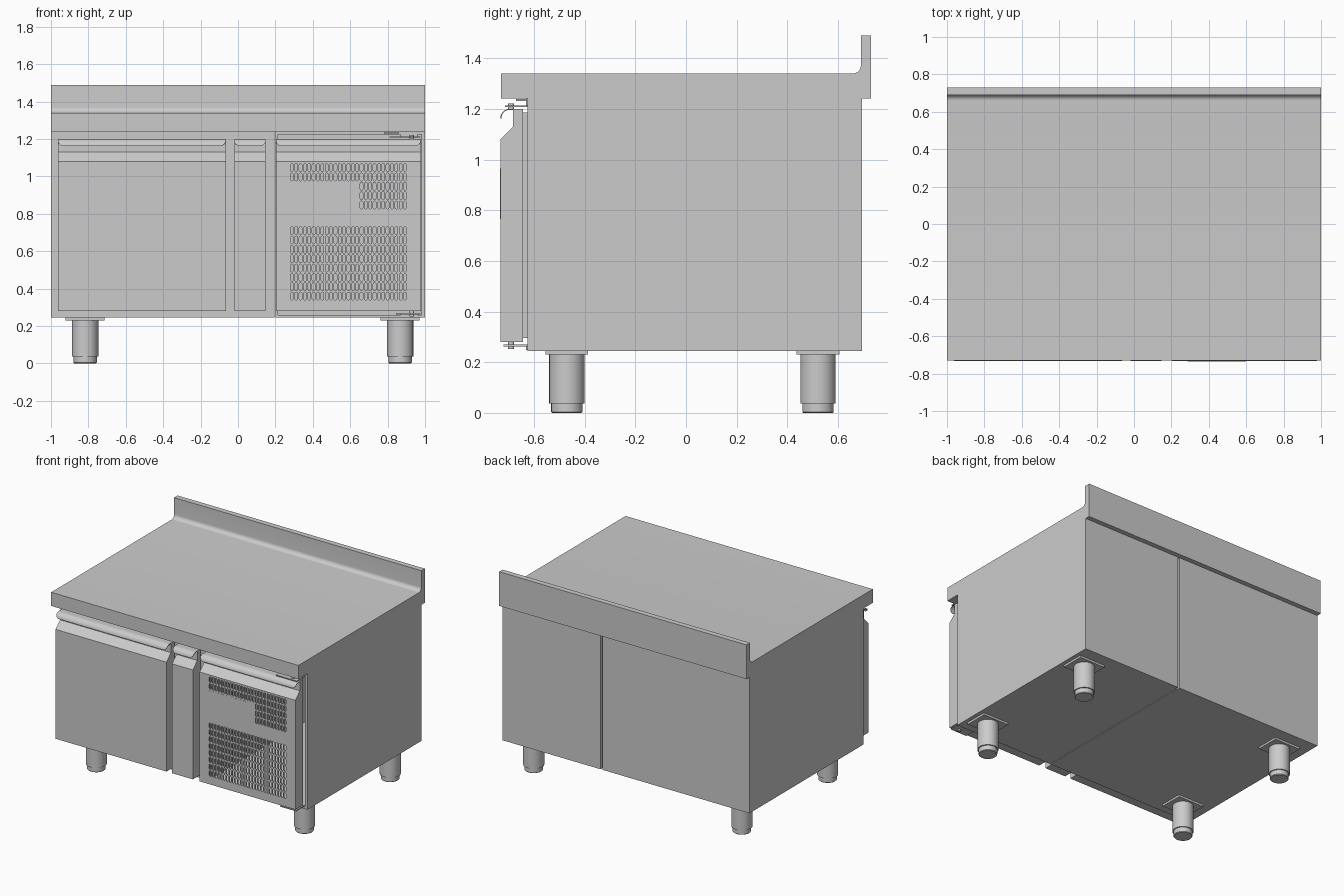
import bpy, bmesh, math

if "Cube" in bpy.data.objects:
    bpy.data.objects.remove(bpy.data.objects["Cube"])

COL = bpy.context.scene.collection


def add(name, bm):
    bmesh.ops.recalc_face_normals(bm, faces=bm.faces[:])
    me = bpy.data.meshes.new(name)
    bm.to_mesh(me)
    bm.free()
    ob = bpy.data.objects.new(name, me)
    COL.objects.link(ob)
    return ob


def smooth(ob, angle=35):
    bpy.ops.object.select_all(action='DESELECT')
    ob.select_set(True)
    bpy.context.view_layer.objects.active = ob
    bpy.ops.object.shade_smooth_by_angle(angle=math.radians(angle))


def boxes(name, *ranges):
    """One object from boxes given as (x0, x1, y0, y1, z0, z1)."""
    bm = bmesh.new()
    for x0, x1, y0, y1, z0, z1 in ranges:
        for v in bmesh.ops.create_cube(bm, size=1)['verts']:
            v.co = ((x0 + x1) / 2 + v.co.x * (x1 - x0),
                    (y0 + y1) / 2 + v.co.y * (y1 - y0),
                    (z0 + z1) / 2 + v.co.z * (z1 - z0))
    return add(name, bm)


def extrude_x(name, profile, x0, x1):
    """Closed (y, z) profile swept from x0 to x1."""
    bm = bmesh.new()
    a = [bm.verts.new((x0, y, z)) for y, z in profile]
    b = [bm.verts.new((x1, y, z)) for y, z in profile]
    n = len(profile)
    bm.faces.new(a)
    bm.faces.new(b)
    for i in range(n):
        j = (i + 1) % n
        bm.faces.new((a[i], a[j], b[j], b[i]))
    return add(name, bm)


def arc(cy, cz, r, a0, a1, n=8):
    return [(cy + r * math.cos(math.radians(a0 + (a1 - a0) * i / n)),
             cz + r * math.sin(math.radians(a0 + (a1 - a0) * i / n))) for i in range(n + 1)]


def lathe(name, cx, cy, rings, n=32):
    """Stacked cylinders from (radius, z) rings, capped."""
    bm = bmesh.new()
    loops = [[bm.verts.new((cx + r * math.cos(2 * math.pi * i / n),
                            cy + r * math.sin(2 * math.pi * i / n), z)) for i in range(n)]
             for r, z in rings]
    for a, b in zip(loops, loops[1:]):
        for i in range(n):
            j = (i + 1) % n
            bm.faces.new((a[i], a[j], b[j], b[i]))
    bm.faces.new(loops[0])
    bm.faces.new(loops[-1])
    ob = add(name, bm)
    smooth(ob)
    return ob


# Worktop with rear upstand and coved corner
top = [(-0.73, 1.24), (0.73, 1.24), (0.73, 1.49), (0.69, 1.49)]
top += arc(0.66, 1.37, 0.03, 0, -90) + [(-0.73, 1.34)]
smooth(extrude_x("worktop", top, -1, 1))

# Cabinet, hollow machine compartment, back panels with a gap between
boxes("cabinet", (-1, 0.195, -0.625, 0.67, 0.245, 1.24))
boxes("machine_compartment",
      (0.2, 0.215, -0.625, 0.67, 0.245, 1.24), (0.98, 1, -0.625, 0.67, 0.245, 1.24),
      (0.215, 0.98, -0.625, 0.67, 0.245, 0.26), (0.215, 0.98, -0.625, 0.67, 1.225, 1.24))
boxes("back_panel_wide", (-1, 0.19, 0.67, 0.695, 0.245, 1.24))
boxes("back_panel_narrow", (0.205, 1, 0.67, 0.695, 0.245, 1.24))

# Doors
F, C, B = -0.733, -0.682, -0.643   # front face, finger channel, rear face


def handle_lip(name, x0, x1):
    """Curved hood over the finger channel, with tapered lower corners."""
    t = 0.004
    outer = [(C, 1.2)] + arc(-0.695, 1.162, 0.038, 90, 180)
    inner = [(C, 1.2 - t)] + arc(-0.695, 1.162, 0.038 - t, 90, 180)
    inset = [0] * (len(outer) - 4) + [0.002, 0.005, 0.011, 0.022]
    bm = bmesh.new()
    rows = []
    for (oy, oz), (iy, iz), d in zip(outer, inner, inset):
        rows.append([bm.verts.new(p) for p in ((x0 + d, oy, oz), (x1 - d, oy, oz),
                                               (x1 - d, iy, iz), (x0 + d, iy, iz))])
    for a, b in zip(rows, rows[1:]):
        for i in range(4):
            j = (i + 1) % 4
            bm.faces.new((a[i], a[j], b[j], b[i]))
    bm.faces.new(rows[0])
    bm.faces.new(rows[-1])
    smooth(add(name, bm))


def door_profile(bottom):
    return [(B, bottom), (F, bottom), (F, 1.08), (C, 1.13), (C, 1.2), (B, 1.2)]


for name, x0, x1 in (("main_door", -0.963, -0.065), ("narrow_door", -0.02, 0.148)):
    extrude_x(name, door_profile(0.28), x0, x1)
    handle_lip(name + "_handle", x0, x1)
    boxes(name + "_gasket", (x0 + 0.015, x1 - 0.015, B, -0.625, 0.295, 1.186))

# Vented door: solid head, side and bottom returns, slotted front sheet
X0, X1 = 0.203, 0.978
extrude_x("vented_door_head", door_profile(1.076), X0, X1)
handle_lip("vented_door_handle", X0, X1)
boxes("vented_door_returns", (X0, X0 + 0.01, F + 0.006, B, 0.28, 1.076),
      (X1 - 0.01, X1, F + 0.006, B, 0.28, 1.076),
      (X0 + 0.01, X1 - 0.01, F + 0.006, B, 0.28, 0.29))


def slot(cx, cz, w=0.015, h=0.042):
    r = w / 2
    up = arc(cx, cz + h / 2 - r, r, 0, 180, 4)
    return up + arc(cx, cz - h / 2 + r, r, 180, 360, 4)


outlines = [[(X0, 0.28), (X1, 0.28), (X1, 1.076), (X0, 1.076)]]
rows = [(0.36 + 0.05 * i, 0) for i in range(8)]
rows += [(0.847 + 0.05 * i, 16) for i in range(3)] + [(0.997, 0), (1.047, 0)]
for z, first in rows:
    outlines += [slot(0.288 + 0.02327 * c, z) for c in range(first, 27)]
cu = bpy.data.curves.new("vent_outline", 'CURVE')
cu.dimensions = '2D'
cu.fill_mode = 'BOTH'
cu.extrude = 0.003
for pts in outlines:
    sp = cu.splines.new('POLY')
    sp.points.add(len(pts) - 1)
    for p, (x, z) in zip(sp.points, pts):
        p.co = (x, z, 0, 1)
    sp.use_cyclic_u = True
tmp = bpy.data.objects.new("vent_outline", cu)
COL.objects.link(tmp)
sheet = bpy.data.objects.new("vented_door_sheet", bpy.data.meshes.new_from_object(tmp))
COL.objects.link(sheet)
bpy.data.objects.remove(tmp)
sheet.rotation_euler.x = math.pi / 2
sheet.location.y = F + 0.003
for p in sheet.data.polygons:
    p.use_smooth = False
boxes("control_plate", (0.285, 0.6, F - 0.001, F, 0.765, 0.965))

# Hinges of the vented door
boxes("top_hinge", (0.81, 0.975, -0.715, -0.625, 1.207, 1.214),
      (0.87, 0.96, -0.632, -0.625, 1.207, 1.24), (0.78, 0.86, -0.67, -0.625, 1.23, 1.238))
lathe("top_hinge_pin", 0.93, -0.69, [(0.012, 1.195), (0.012, 1.222)], 16)
boxes("bottom_hinge", (0.845, 0.975, -0.72, -0.625, 0.262, 0.269),
      (0.87, 0.96, -0.632, -0.625, 0.248, 0.269))
lathe("bottom_hinge_pin", 0.93, -0.69, [(0.012, 0.252), (0.012, 0.282)], 16)

# Legs with mounting plates and adjustable feet
for side, x in (("left", -0.817), ("right", 0.867)):
    for end, y in (("front", -0.47), ("back", 0.521)):
        name = f"{end}_{side}_leg"
        boxes(name + "_plate", (x - 0.104, x + 0.104, y - 0.084, y + 0.084, 0.23, 0.245))
        lathe(name, x, y, [(0.058, 0), (0.062, 0.004), (0.062, 0.037), (0.07, 0.037),
                           (0.07, 0.23)])
